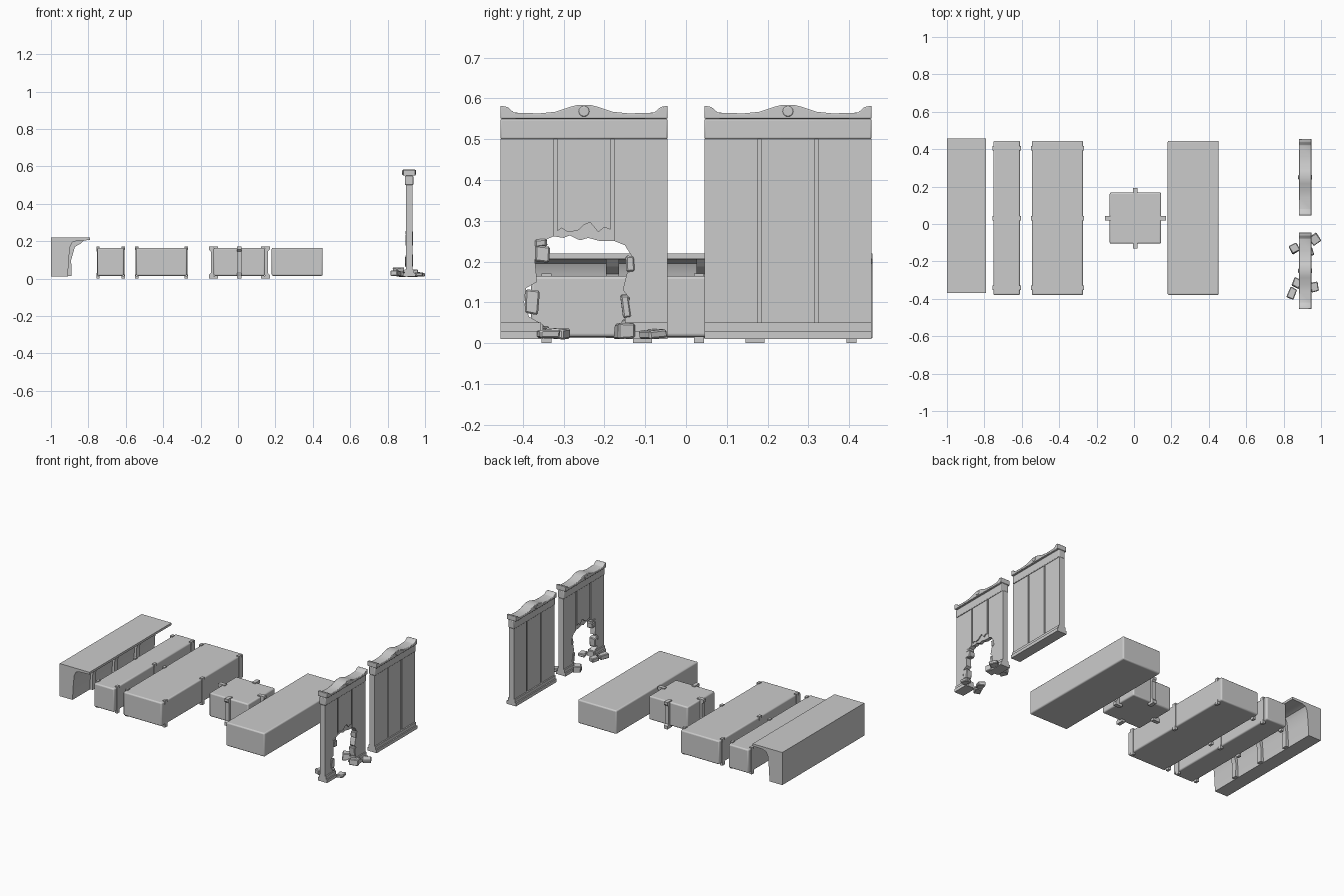
import bpy, bmesh, math, random
from mathutils import Matrix, Vector

if "Cube" in bpy.data.objects:
    bpy.data.objects.remove(bpy.data.objects["Cube"])

random.seed(4)


def finish(name, bm, bevel=0.0, seg=2, smooth=True):
    bmesh.ops.recalc_face_normals(bm, faces=bm.faces)
    me = bpy.data.meshes.new(name)
    bm.to_mesh(me)
    bm.free()
    ob = bpy.data.objects.new(name, me)
    bpy.context.collection.objects.link(ob)
    if bevel:
        m = ob.modifiers.new("bevel", 'BEVEL')
        m.width, m.segments, m.limit_method = bevel, seg, 'ANGLE'
    if smooth:
        bpy.ops.object.select_all(action='DESELECT')
        ob.select_set(True)
        bpy.context.view_layer.objects.active = ob
        bpy.ops.object.shade_smooth_by_angle(angle=math.radians(40))
    return ob


def prism(name, pts, a, b, axis='x', **kw):
    """Extrude a profile: (y, z) along x or (x, z) along y."""
    bm = bmesh.new()
    put = (lambda p, t: (t, p[0], p[1])) if axis == 'x' else (lambda p, t: (p[0], t, p[1]))
    face = bm.faces.new([bm.verts.new(put(p, a)) for p in pts])
    res = bmesh.ops.extrude_face_region(bm, geom=[face])
    d = Vector(put((0, 0), b - a))
    bmesh.ops.translate(bm, vec=d, verts=[v for v in res['geom'] if isinstance(v, bmesh.types.BMVert)])
    return finish(name, bm, **kw)


def box(name, x0, x1, y0, y1, z0, z1, **kw):
    return prism(name, [(y0, z0), (y1, z0), (y1, z1), (y0, z1)], x0, x1, **kw)


def clip(name, x, y, angle, inn, out):
    """C-shaped clamp hugging a box side, facing outward along angle."""
    m = out * 0.6
    pts = [(-inn, .165), (-inn, .171), (out, .171), (out, .155), (m, .145), (m, .03),
           (out, .02), (out, 0), (-inn, 0), (-inn, .015), (0, .015), (0, .165)]
    ob = prism(name, pts, -.012, .012, axis='y', smooth=False)
    ob.location = (x, y, 0)
    ob.rotation_euler.z = angle


def stone(name, loc, size, turn):
    """Chipped block: jittered cube with chamfers."""
    bm = bmesh.new()
    bmesh.ops.create_cube(bm, size=1)
    for v in bm.verts:
        v.co *= random.uniform(.85, 1.05)
        v.co = Vector(v.co[i] * size[i] for i in range(3))
    bmesh.ops.rotate(bm, verts=bm.verts, matrix=Matrix.Rotation(turn[0], 3, 'X'))
    bmesh.ops.rotate(bm, verts=bm.verts, matrix=Matrix.Rotation(turn[1], 3, 'Z'))
    bmesh.ops.translate(bm, verts=bm.verts, vec=loc)
    finish(name, bm, bevel=.004, seg=1, smooth=False)


# Overhanging ledge with brackets below the lip
ledge = [(-1, .012), (-1, .22), (-.79, .22), (-.79, .206), (-.86, .203), (-.885, .195),
         (-.898, .17), (-.905, .1), (-.91, .012)]
prism("ledge", ledge, -.37, .457, axis='y')
bracket = [(-.93, .014), (-.89, .014), (-.892, .1), (-.872, .17), (-.84, .188), (-.82, .208), (-.93, .208)]
for y in (-.18, .042, .264):
    prism("ledge_bracket", bracket, y - .016, y + .016, axis='y', smooth=False)

# Cushion-like blocks
for name, x0, x1, y0, y1 in (("narrow_block", -.752, -.61, -.38, .445),
                             ("wide_block", -.545, -.273, -.38, .445),
                             ("centre_block", -.13, .145, -.105, .168),
                             ("plain_block", .18, .453, -.38, .445)):
    box(name, x0, x1, y0, y1, .015, .165, bevel=.008, seg=3)

# Clamps along the long blocks and around the centre block
for x0, x1 in ((-.752, -.61), (-.545, -.273)):
    for y in (-.342, .032, .406):
        clip("side_clamp", x0, y, math.pi, .012, .005)
        clip("side_clamp", x1, y, 0, .012, .005)
for x, y, a in ((.145, .032, 0), (.0075, .168, math.pi / 2),
                (-.13, .032, math.pi), (.0075, -.105, -math.pi / 2)):
    clip("centre_clamp", x, y, a, .022, .025)

# Wall hole outline, from lower left over the top to lower right (y, z)
hole_left = [(-.35, .01), (-.35, .045), (-.385, .065), (-.397, .1), (-.392, .135), (-.365, .15),
             (-.37, .2), (-.368, .225), (-.35, .25), (-.325, .262)]
hole_right = [(-.175, .25), (-.15, .24), (-.128, .205), (-.132, .185), (-.145, .17), (-.155, .13),
              (-.138, .11), (-.15, .07), (-.148, .01)]
hole_top = [(-.3, .258), (-.285, .264), (-.26, .252), (-.24, .258), (-.21, .25)]
chip = [(-.32, .275), (-.305, .282), (-.29, .272), (-.265, .276), (-.25, .29), (-.235, .296),
        (-.215, .272), (-.2, .284), (-.185, .278)]

XC, HW = .915, .205
cap_half = [(.205, .55), (.205, .582), (.188, .579), (.172, .565), (.11, .563), (.07, .567),
            (.035, .579), (.015, .584)]
for c, broken in ((-.25, True), (.25, False)):
    l, r = c - HW, c + HW
    tag = "broken_wall_" if broken else "wall_"
    # Core and the three facing panels separated by grooves
    core = [(l + .002, .012), (l + .002, .51), (r - .002, .51), (r - .002, .012)]
    left = [(l, .5), (l, .012), (c - .075, .012), (c - .075, .5)]
    right = [(r, .5), (r, .012), (c + .075, .012), (c + .075, .5)]
    mid = [(c - .065, .5), (c - .065, .012), (c + .065, .012), (c + .065, .5)]
    if broken:
        core += hole_right[::-1] + hole_top[::-1] + hole_left[::-1]
        left = [(l, .5), (l, .012)] + hole_left + [(c - .075, .5)]
        right = [(r, .5), (r, .012)] + hole_right[::-1] + [(c + .075, .5)]
        mid = [(c - .065, .5)] + [(min(max(y, c - .065), c + .065), z) for y, z in chip] + [(c + .065, .5)]
    prism(tag + "core", core, XC - .011, XC + .011, smooth=False)
    for name, pts in (("left_panel", left), ("middle_panel", mid), ("right_panel", right)):
        prism(tag + name, pts, XC - .017, XC + .017, smooth=False)
    # Frieze, cap and rosettes
    box(tag + "frieze", XC - .022, XC + .022, l, r, .5, .55, bevel=.004)
    cap = [(c + u, z) for u, z in cap_half] + [(c - u, z) for u, z in cap_half[::-1]]
    prism(tag + "cap", cap, XC - .033, XC + .033, bevel=.003)
    bm = bmesh.new()
    bmesh.ops.create_cone(bm, cap_ends=True, segments=20, radius1=.013, radius2=.013, depth=.074,
                          matrix=Matrix.Translation((XC, c, .568)) @ Matrix.Rotation(math.pi / 2, 4, 'Y'))
    finish(tag + "rosette", bm, bevel=.003)
    # Stepped base, interrupted by the hole
    for y0, y1 in (((l, -.355), (-.148, r)) if broken else ((l, r),)):
        box(tag + "base", XC - .033, XC + .033, y0, y1, .01, .03, smooth=False)
        box(tag + "base_step", XC - .025, XC + .025, y0, y1, .03, .05, smooth=False)

# Loose masonry around the hole edge
for y, z, w, h in ((-.352, .218, .036, .04), (-.378, .1, .035, .06), (-.355, .245, .03, .02),
                   (-.136, .195, .022, .04), (-.147, .09, .022, .06)):
    stone("edge_stone", (XC, y, z), (.042, w, h), (random.uniform(-.15, .15), 0))

# Fallen rubble
for x, y, z, s, a in ((.858, -.13, .038, (.05, .05, .045), .5), (.967, -.082, .022, (.055, .055, .022), .6),
                      (.93, -.15, .03, (.06, .045, .04), .2), (.87, -.315, .024, (.045, .05, .026), -.4),
                      (.845, -.37, .028, (.04, .06, .03), -.4), (.965, -.338, .022, (.045, .055, .022), .2)):
    stone("rubble", (x, y, z), s, (random.uniform(-.1, .1), a))
